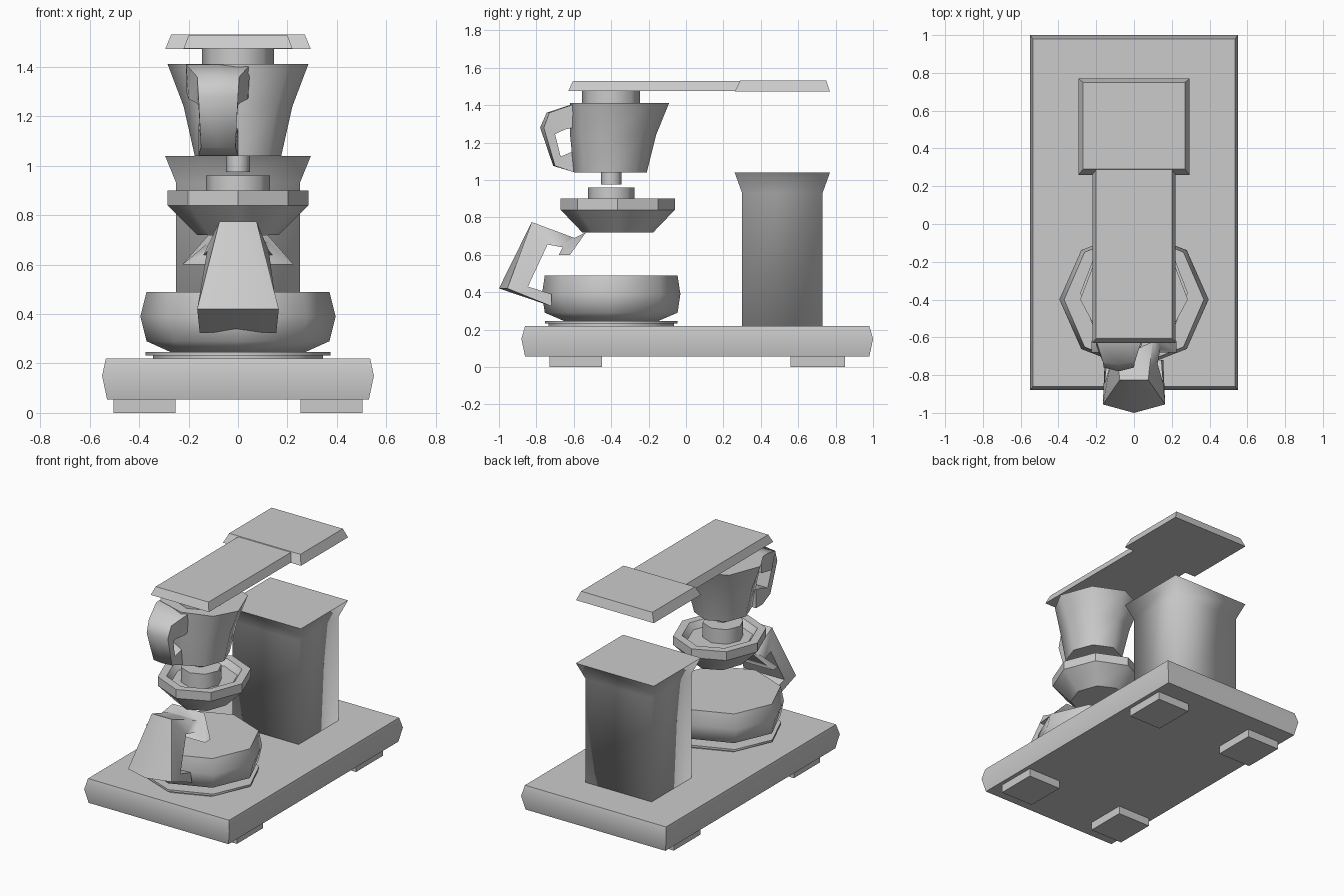
import bpy, bmesh
from math import sin, cos, pi, radians


def rect(hx, y0, y1, z):
    return [(-hx, y0, z), (hx, y0, z), (hx, y1, z), (-hx, y1, z)]


def octo(z, rx, back, front=None, cy=-0.40):
    """Eight-sided ring with corners on the axes; front and back radii may differ."""
    front = back if front is None else front
    return [(rx * cos(i * pi / 4),
             cy + sin(i * pi / 4) * (back if i < 4 else front), z) for i in range(8)]


def loft(name, rings, angle=50):
    """Join matching rings with quads and cap both ends."""
    bm = bmesh.new()
    vr = [[bm.verts.new(p) for p in r] for r in rings]
    n = len(vr[0])
    for a, b in zip(vr, vr[1:]):
        for i in range(n):
            j = (i + 1) % n
            bm.faces.new((a[i], a[j], b[j], b[i]))
    bm.faces.new(vr[0][::-1])
    bm.faces.new(vr[-1])
    bmesh.ops.recalc_face_normals(bm, faces=bm.faces)
    me = bpy.data.meshes.new(name)
    bm.to_mesh(me)
    bm.free()
    me.shade_smooth()
    me.set_sharp_from_angle(angle=radians(angle))
    ob = bpy.data.objects.new(name, me)
    bpy.context.collection.objects.link(ob)
    return ob


def strap(name, stations, cx=0):
    """Handle: each station is outer (y, z, half width), inner (y, z, half width), bulge."""
    rings = []
    for yo, zo, wo, yi, zi, wi, bulge in stations:
        rings.append([(cx - wo, yo, zo), (cx, yo - bulge, zo), (cx + wo, yo, zo),
                      (cx + wi, yi, zi), (cx - wi, yi, zi)])
    return loft(name, rings, 60)


# base slab with a bulging edge
loft("base", [rect(0.53, -0.86, 0.98, 0.055),
              rect(0.55, -0.88, 1.0, 0.15),
              rect(0.535, -0.86, 0.98, 0.22)])

# four feet
for side, s in (("left", -1), ("right", 1)):
    for end, y0, y1 in (("front", -0.73, -0.45), ("back", 0.56, 0.85)):
        foot = loft(f"foot_{end}_{side}",
                    [rect(0.125, y0, y1, 0), rect(0.125, y0, y1, 0.06)])
        foot.location.x = s * 0.378

# rear column with flared top
loft("column", [rect(0.25, 0.30, 0.73, 0.21),
                rect(0.25, 0.30, 0.73, 0.93),
                rect(0.295, 0.26, 0.77, 1.04)], 95)

# lid plates at the top
loft("top_rear_plate", [rect(0.295, 0.26, 0.77, 1.472),
                        rect(0.27, 0.29, 0.75, 1.532)])
loft("top_arm", [rect(0.22, -0.63, 0.30, 1.475),
                 rect(0.20, -0.605, 0.30, 1.528)])

# hot plate
loft("hot_plate", [octo(0.215, 0.345, 0.335), octo(0.233, 0.345, 0.335),
                   octo(0.233, 0.375, 0.355), octo(0.247, 0.375, 0.355)])

# carafe
loft("carafe", [octo(0.245, 0.27, 0.25), octo(0.29, 0.37, 0.355),
                octo(0.39, 0.395, 0.37), octo(0.49, 0.37, 0.355)], 60)

# carafe handle, with its spread clasp at the upper end
strap("carafe_handle", [
    (-0.535, 0.72, 0.12, -0.62, 0.60, 0.225, 0),
    (-0.595, 0.69, 0.12, -0.68, 0.60, 0.225, 0),
    (-0.61, 0.695, 0.10, -0.66, 0.64, 0.14, 0),
    (-0.825, 0.775, 0.075, -0.74, 0.655, 0.125, 0),
    (-0.955, 0.42, 0.165, -0.845, 0.43, 0.155, 0.045),
    (-0.72, 0.325, 0.155, -0.72, 0.39, 0.145, 0)])

# filter basket with recessed top, and its neck
c = -0.365
loft("filter_basket", [octo(0.72, 0.165, 0.19, cy=c), octo(0.84, 0.285, 0.305, cy=c),
                       octo(0.90, 0.285, 0.305, cy=c), octo(0.90, 0.23, 0.25, cy=c),
                       octo(0.86, 0.20, 0.22, cy=c)], 40)
loft("basket_neck", [octo(0.855, 0.13, 0.125), octo(0.96, 0.13, 0.125)])

# upper jug, stem and neck
loft("jug_stem", [octo(0.975, 0.048, 0.054), octo(1.05, 0.048, 0.054)])
loft("upper_jug", [octo(1.04, 0.175, 0.19, 0.20), octo(1.24, 0.22, 0.24, 0.22),
                   octo(1.412, 0.285, 0.31, 0.22)], 60)
loft("jug_neck", [octo(1.40, 0.145, 0.155), octo(1.48, 0.145, 0.155)])

# upper jug handle
strap("jug_handle", [
    (-0.52, 1.41, 0.13, -0.52, 1.30, 0.13, 0),
    (-0.585, 1.41, 0.13, -0.645, 1.27, 0.12, 0.01),
    (-0.73, 1.36, 0.085, -0.68, 1.255, 0.09, 0.015),
    (-0.76, 1.28, 0.08, -0.70, 1.245, 0.08, 0.02),
    (-0.70, 1.075, 0.07, -0.67, 1.125, 0.07, 0.01),
    (-0.60, 1.042, 0.08, -0.60, 1.155, 0.08, 0),
    (-0.53, 1.042, 0.08, -0.53, 1.17, 0.08, 0)], cx=-0.08)
